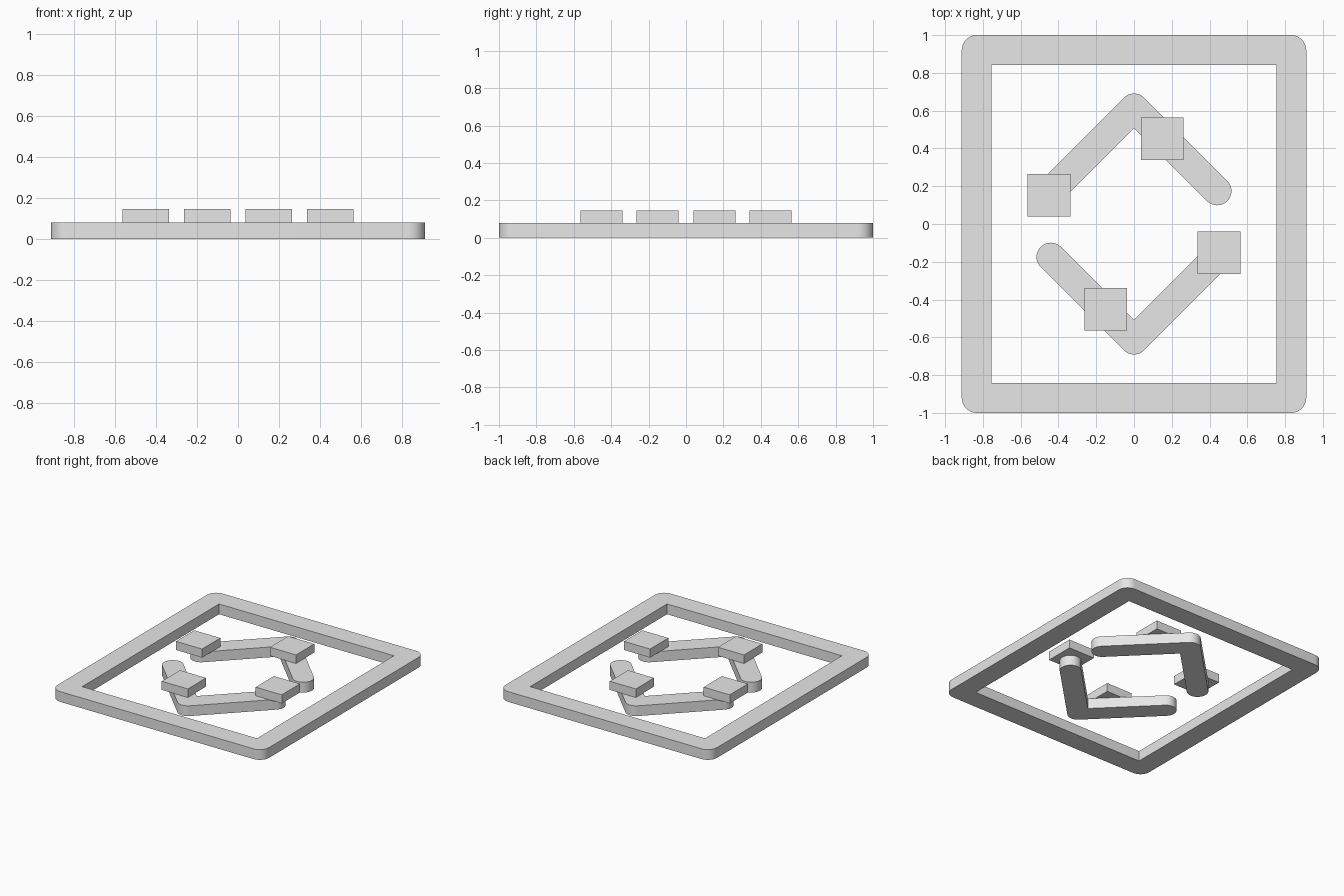
import bpy
import bmesh
from math import cos, sin, sqrt, radians, pi

cube = bpy.data.objects.get("Cube")
if cube:
    bpy.data.objects.remove(cube, do_unlink=True)

BASE_H = 0.08      # height of frame and chevrons
BLOCK_TOP = 0.147
BLOCK = 0.225

GREY = (0.8, 0.8, 0.8, 1)
grey = bpy.data.materials.new("light_grey")
grey.use_nodes = True
grey.diffuse_color = GREY
grey.node_tree.nodes["Principled BSDF"].inputs["Base Color"].default_value = GREY


def arc(cx, cy, r, start, end, steps):
    """Points along an arc, angles in degrees."""
    angles = [radians(start + (end - start) * i / steps) for i in range(steps + 1)]
    return [(cx + r * cos(a), cy + r * sin(a)) for a in angles]


def rectangle(hx, hy):
    return [(-hx, -hy), (hx, -hy), (hx, hy), (-hx, hy)]


def plate(name, outlines, bottom, top, turn=0):
    """Extrude a flat shape; outlines after the first are holes."""
    bm = bmesh.new()
    edges = []
    for outline in outlines:
        verts = [bm.verts.new((x, y, bottom)) for x, y in outline]
        edges += [bm.edges.new((v, verts[i - 1])) for i, v in enumerate(verts)]
    bmesh.ops.triangle_fill(bm, edges=edges, use_beauty=True)
    extruded = bmesh.ops.extrude_face_region(bm, geom=bm.faces[:], use_keep_orig=True)
    raised = [g for g in extruded["geom"] if isinstance(g, bmesh.types.BMVert)]
    bmesh.ops.translate(bm, verts=raised, vec=(0, 0, top - bottom))
    bmesh.ops.recalc_face_normals(bm, faces=bm.faces[:])
    mesh = bpy.data.meshes.new(name)
    bm.to_mesh(mesh)
    bm.free()
    mesh.materials.append(grey)
    ob = bpy.data.objects.new(name, mesh)
    ob.rotation_euler.z = turn
    bpy.context.collection.objects.link(ob)
    bpy.ops.object.select_all(action="DESELECT")
    ob.select_set(True)
    bpy.context.view_layer.objects.active = ob
    bpy.ops.object.shade_smooth_by_angle(angle=radians(30))
    return ob


# Border frame: rounded outside, square opening
HX, HY, R = 0.912, 1.0, 0.08
corners = [(1, 1), (-1, 1), (-1, -1), (1, -1)]
outer = []
for i, (sx, sy) in enumerate(corners):
    outer += arc(sx * (HX - R), sy * (HY - R), R, 90 * i, 90 * i + 90, 10)
plate("border_frame", [outer, rectangle(0.754, 0.843)], 0, BASE_H)

# Round-ended chevron outline
APEX, END_X, END_Y, W = 0.615, 0.44, 0.175, 0.076
chevron = (arc(END_X, END_Y, W, -135, 45, 20)
           + arc(0, APEX, W, 45, 135, 10)
           + arc(-END_X, END_Y, W, 135, 315, 20)
           + [(0, APEX - W * sqrt(2))])

# Each chevron carries two square blocks; the front set is the back set turned half round
blocks = {"end_block": (-0.45, 0.152), "arm_block": (0.15, 0.452)}
for side, turn in (("back", 0), ("front", pi)):
    plate(side + "_chevron", [chevron], 0, BASE_H, turn)
    for name, (cx, cy) in blocks.items():
        square = [(cx + x, cy + y) for x, y in rectangle(BLOCK / 2, BLOCK / 2)]
        plate(side + "_" + name, [square], BASE_H, BLOCK_TOP, turn)
